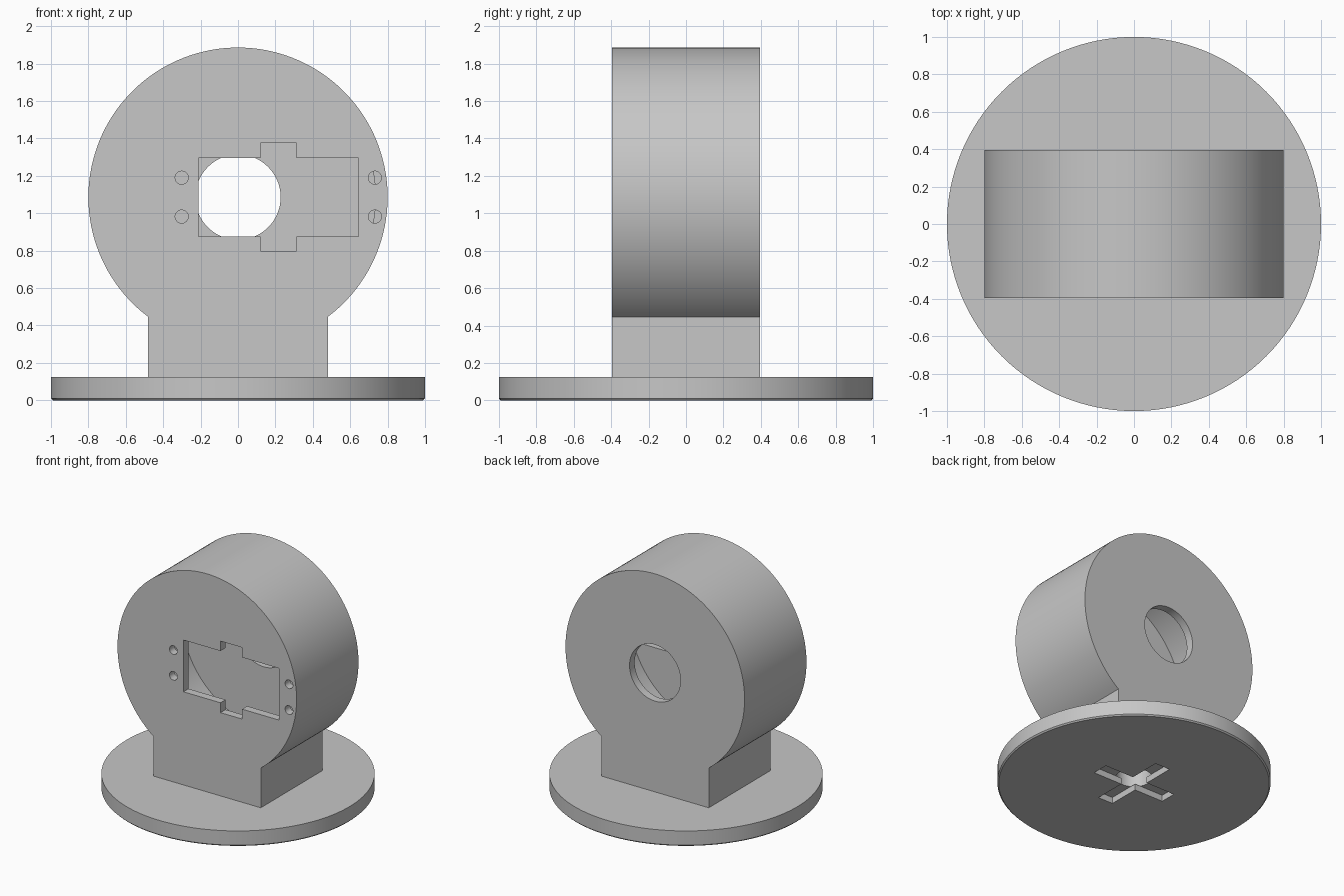
import bpy, bmesh, math

if "Cube" in bpy.data.objects:
    bpy.data.objects.remove(bpy.data.objects["Cube"])

grey = bpy.data.materials.new("light_grey")
grey.diffuse_color = (0.57, 0.57, 0.57, 1)
grey.use_nodes = True
grey.node_tree.nodes["Principled BSDF"].inputs["Base Color"].default_value = grey.diffuse_color

R, CZ = 0.80, 1.086        # housing radius and centre height
HALF, WALL = 0.395, 0.065  # housing half depth and shell thickness
BASE = 0.125               # base plate height
NECK = 0.48                # neck half width


def circle(r, cx=0, cy=0, n=128):
    return [(cx + r * math.cos(2 * math.pi * i / n),
             cy + r * math.sin(2 * math.pi * i / n)) for i in range(n)]


def prism(name, pts, axis, lo, hi):
    """Extrude a 2D profile along y (profile in xz) or z (profile in xy)."""
    bm = bmesh.new()
    place = (lambda p, q, d: (p, d, q)) if axis == 'y' else (lambda p, q, d: (p, q, d))
    face = bm.faces.new([bm.verts.new(place(p, q, lo)) for p, q in pts])
    ext = bmesh.ops.extrude_face_region(bm, geom=[face])
    for v in ext['geom']:
        if isinstance(v, bmesh.types.BMVert):
            v.co[1 if axis == 'y' else 2] = hi
    bmesh.ops.recalc_face_normals(bm, faces=bm.faces)
    me = bpy.data.meshes.new(name)
    bm.to_mesh(me)
    bm.free()
    ob = bpy.data.objects.new(name, me)
    me.materials.append(grey)
    bpy.context.collection.objects.link(ob)
    return ob


def activate(ob):
    bpy.ops.object.select_all(action='DESELECT')
    ob.select_set(True)
    bpy.context.view_layer.objects.active = ob


def cut(ob, cutter):
    cutter.hide_render = True
    mod = ob.modifiers.new("cut", 'BOOLEAN')
    mod.operation, mod.solver, mod.object = 'DIFFERENCE', 'EXACT', cutter
    activate(ob)
    bpy.ops.object.modifier_apply(modifier=mod.name)
    bpy.data.objects.remove(cutter)


# Housing: round drum running into a straight neck
a0 = math.acos(NECK / R)
sweep = math.pi + 2 * a0
outline = [(R * math.cos(-a0 + sweep * i / 110), CZ + R * math.sin(-a0 + sweep * i / 110))
           for i in range(111)]
outline += [(-NECK, BASE), (NECK, BASE)]
housing = prism("housing", outline, 'y', -HALF, HALF)

# Hollow inside
cut(housing, prism("cavity", circle(0.735, 0, CZ), 'y', -HALF + WALL, HALF - WALL))

# Front window with a tab above and below
x0, x1, t0, t1, h, th = -0.211, 0.643, 0.12, 0.313, 0.209, 0.289
window = [(x0, -h), (t0, -h), (t0, -th), (t1, -th), (t1, -h), (x1, -h),
          (x1, h), (t1, h), (t1, th), (t0, th), (t0, h), (x0, h)]
cut(housing, prism("window", [(x, CZ + z) for x, z in window], 'y', -0.5, -0.25))

# Screw holes beside the window
for x in (-0.301, 0.732):
    for dz in (-0.104, 0.104):
        cut(housing, prism("screw_hole", circle(0.035, x, CZ + dz, 32), 'y', -0.5, -0.26))

# Round opening in the back
cut(housing, prism("back_opening", circle(0.228, 0, CZ, 64), 'y', 0.25, 0.5))

# Base plate with a fine bevel on its lower rim
base = prism("base_plate", circle(1.0), 'z', 0, BASE)
bm = bmesh.new()
bm.from_mesh(base.data)
rim = [e for e in bm.edges if all(v.co.z < 0.001 for v in e.verts)]
bmesh.ops.bevel(bm, geom=rim, offset=0.01, segments=1, affect='EDGES')
bm.to_mesh(base.data)
bm.free()

# Cross recess in the underside, with a shaft hole up into the cavity
w, l = 0.066, 0.325
cross = [(l, -w), (l, w), (w, w), (w, l), (-w, l), (-w, w),
         (-l, w), (-l, -w), (-w, -w), (-w, -l), (w, -l), (w, -w)]
cut(base, prism("cross_recess", cross, 'z', -0.1, 0.05))
cut(base, prism("shaft_hole", circle(0.133, n=64), 'z', 0.05, 0.3))
cut(housing, prism("shaft_hole", circle(0.133, n=64), 'z', 0.0, 0.6))

# Smooth curved walls, crisp edges
for ob in (housing, base):
    activate(ob)
    bpy.ops.object.shade_smooth_by_angle(angle=math.radians(30))
